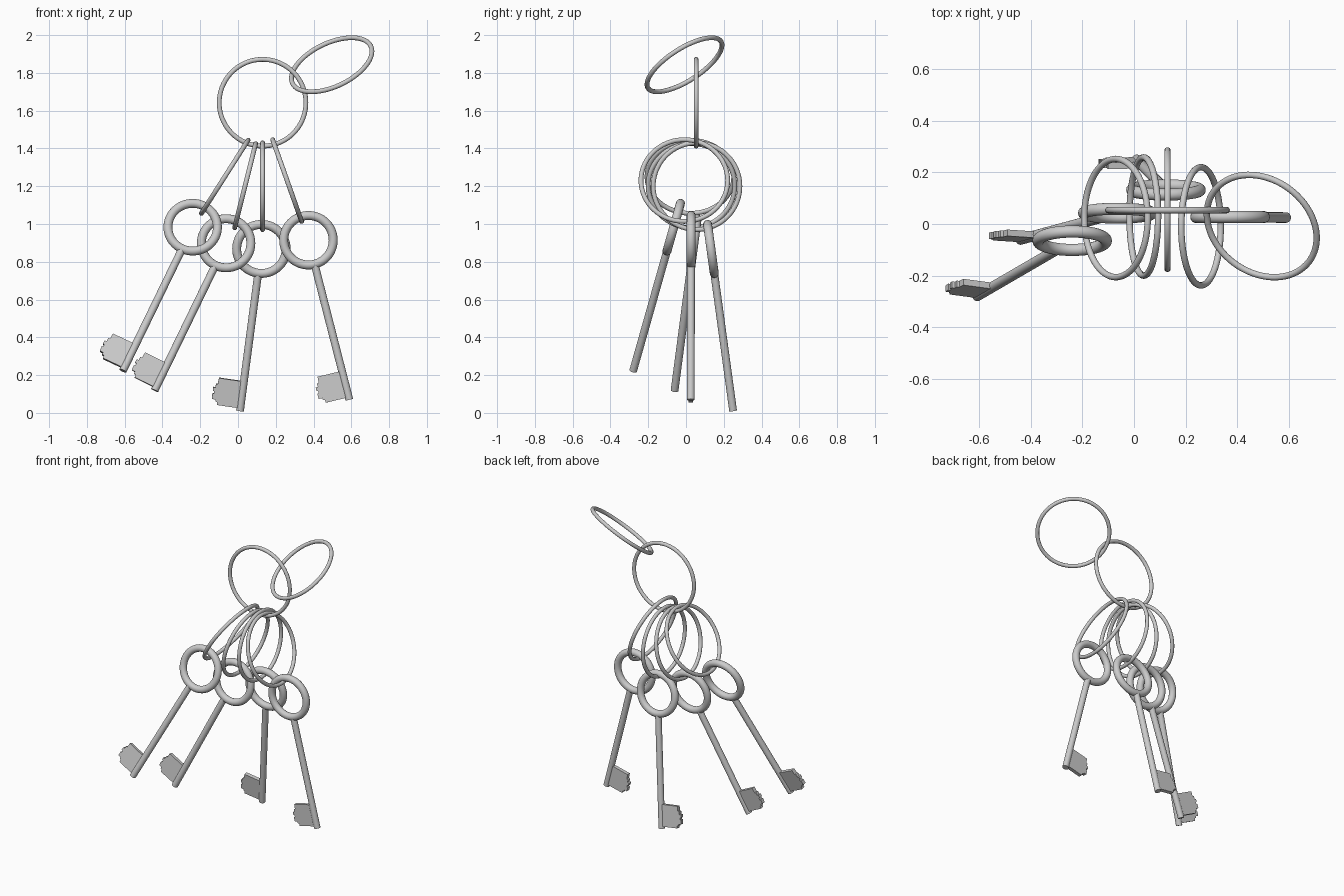
import bpy, bmesh, math
from mathutils import Vector, Matrix

if "Cube" in bpy.data.objects:
    bpy.data.objects.remove(bpy.data.objects["Cube"])


def smooth(ob):
    bpy.ops.object.select_all(action='DESELECT')
    ob.select_set(True)
    bpy.context.view_layer.objects.active = ob
    bpy.ops.object.shade_smooth_by_angle(angle=math.radians(35))


def torus(name, centre, normal, major, minor):
    rot = Vector(normal).to_track_quat('Z', 'Y').to_euler()
    bpy.ops.mesh.primitive_torus_add(location=centre, rotation=rot,
                                     major_radius=major, minor_radius=minor,
                                     major_segments=72, minor_segments=16)
    ob = bpy.context.object
    ob.name = name
    smooth(ob)
    return ob


WIRE_R, WIRE = 0.2295, 0.0125

# Wire rings: main ring, loose tilted ring, and one link per key
torus("main_ring", (0.13, 0.054, 1.642), (0, 1, 0), WIRE_R, WIRE)
torus("loose_ring", (0.496, -0.008, 1.843), (-0.37, -0.50, 0.78), WIRE_R, WIRE)
links = [((-0.07, 0.023, 1.25), 32.5), ((0.038, 0.029, 1.203), 14),
         ((0.13, 0.056, 1.2), 0), ((0.26, -0.009, 1.23), -19.5)]
for i, (c, lean) in enumerate(links):
    t = math.radians(lean)
    torus(f"link_ring_{i + 1}", c, (math.cos(t), 0, -math.sin(t)), WIRE_R, WIRE)

# Keys: local origin at bow centre, shank along -Z, bit towards -X
LENGTH, BOW_R, BOW_T, SHANK = 0.872, 0.131, 0.0235, 0.0205
BIT = [(0, .158), (.133, .16), (.135, .128), (.145, .126), (.145, .108),
       (.157, .107), (.157, .088), (.149, .087), (.149, .074), (.157, .073),
       (.156, .045), (.137, .044), (.136, .033), (.126, .032), (.125, .016),
       (0, .014)]


def key(n, centre, tip):
    centre, tip = Vector(centre), Vector(tip)
    z = (centre - tip).normalized()
    x = Vector((1, 0, 0))
    x = (x - z * x.dot(z)).normalized()
    y = z.cross(x)
    frame = Matrix.Translation(centre) @ Matrix((x, y, z)).transposed().to_4x4()

    # bow
    torus(f"key_{n}_bow", centre, y, BOW_R, BOW_T)

    # shank
    bm = bmesh.new()
    top = -BOW_R
    bmesh.ops.create_cone(bm, cap_ends=True, segments=28, radius1=SHANK,
                          radius2=SHANK, depth=LENGTH + top,
                          matrix=Matrix.Translation((0, 0, (top - LENGTH) / 2)))
    finish(bm, f"key_{n}_shank", frame)

    # toothed bit
    bm = bmesh.new()
    h = 0.0125
    face = bm.faces.new([bm.verts.new((-u, -h, v - LENGTH)) for u, v in BIT])
    ext = bmesh.ops.extrude_face_region(bm, geom=[face])
    bmesh.ops.translate(bm, vec=(0, 2 * h, 0),
                        verts=[g for g in ext["geom"]
                               if isinstance(g, bmesh.types.BMVert)])
    bmesh.ops.recalc_face_normals(bm, faces=bm.faces)
    finish(bm, f"key_{n}_bit", frame)


def finish(bm, name, frame):
    me = bpy.data.meshes.new(name)
    bm.to_mesh(me)
    bm.free()
    ob = bpy.data.objects.new(name, me)
    bpy.context.collection.objects.link(ob)
    ob.matrix_world = frame
    smooth(ob)


keys = [((-0.24, -0.065, 0.983), (-0.61, -0.28, 0.222)),
        ((-0.063, 0.042, 0.898), (-0.44, -0.06, 0.122)),
        ((0.124, 0.132, 0.868), (0.01, 0.25, 0.006)),
        ((0.373, 0.027, 0.914), (0.59, 0.025, 0.068))]
for i, (c, t) in enumerate(keys):
    key(i + 1, c, t)
